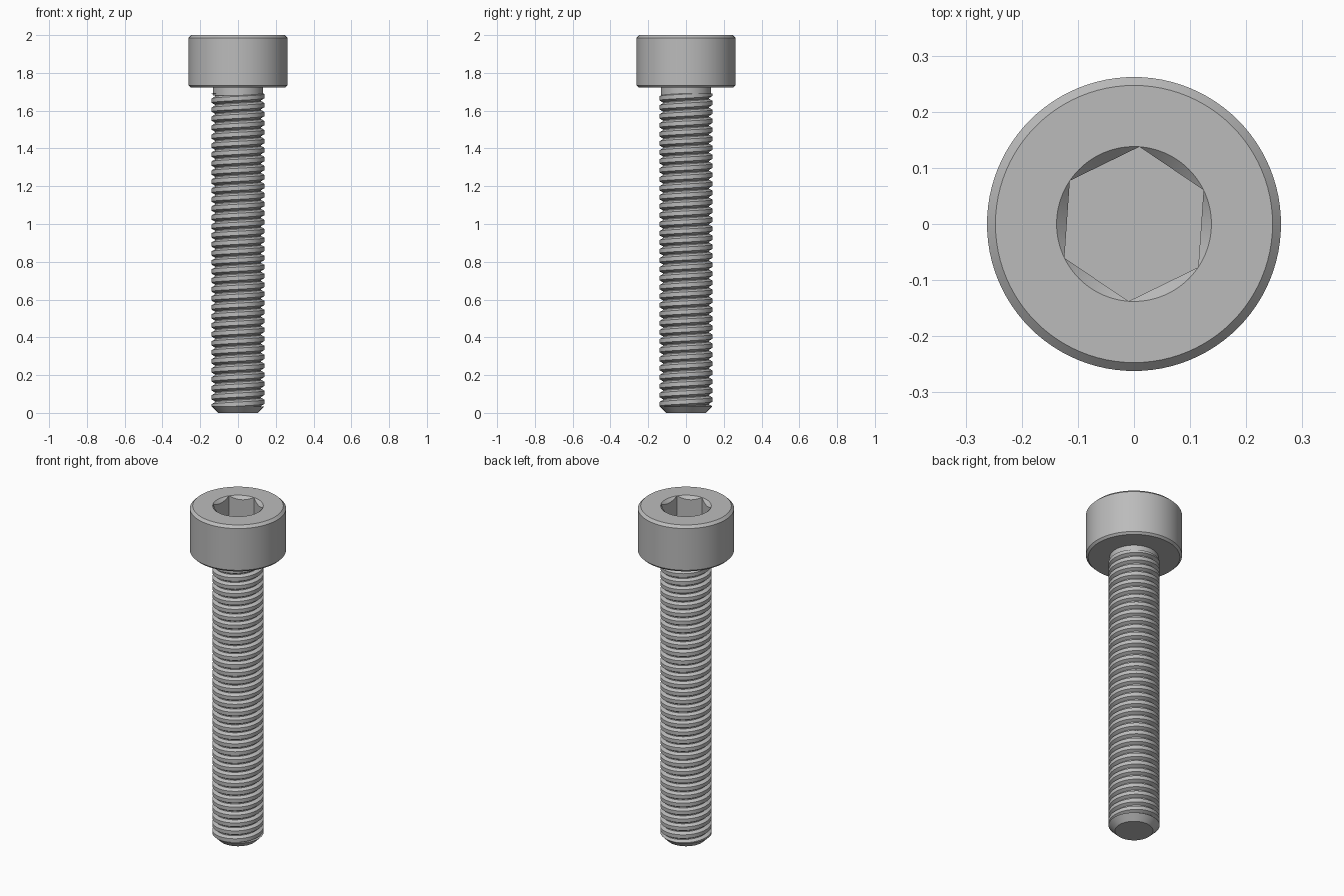
import bpy, bmesh
from math import pi, cos, sin, tau, radians

cube = bpy.data.objects.get("Cube")
if cube:
    bpy.data.objects.remove(cube)

steel = bpy.data.materials.new("grey steel")
steel.use_nodes = True
colour = (0.5, 0.5, 0.5, 1)
steel.diffuse_color = colour
steel.node_tree.nodes["Principled BSDF"].inputs["Base Color"].default_value = colour


def finish(name, bm):
    """Turn a bmesh into a linked, coloured object."""
    bmesh.ops.recalc_face_normals(bm, faces=bm.faces[:])
    mesh = bpy.data.meshes.new(name)
    bm.to_mesh(mesh)
    bm.free()
    mesh.materials.append(steel)
    obj = bpy.data.objects.new(name, mesh)
    bpy.context.collection.objects.link(obj)
    return obj


def lathe(name, profile, sides=96, turn=0.0):
    """Revolve (radius, z) points about z and cap both ends."""
    bm = bmesh.new()
    rings = [[bm.verts.new((r * cos(turn + tau * i / sides),
                            r * sin(turn + tau * i / sides), z))
              for i in range(sides)] for r, z in profile]
    for low, high in zip(rings, rings[1:]):
        for i in range(sides):
            j = (i + 1) % sides
            bm.faces.new((low[i], low[j], high[j], high[i]))
    bm.faces.new(rings[0][::-1])
    bm.faces.new(rings[-1])
    return finish(name, bm)


def smooth(obj):
    bpy.ops.object.select_all(action='DESELECT')
    obj.select_set(True)
    bpy.context.view_layer.objects.active = obj
    bpy.ops.object.shade_smooth_by_angle(angle=radians(30))


def cut(obj, cutter):
    """Subtract the cutter, then discard it."""
    cutter.hide_render = True
    mod = obj.modifiers.new("cut", 'BOOLEAN')
    mod.operation = 'DIFFERENCE'
    mod.solver = 'EXACT'
    mod.object = cutter
    bpy.context.view_layer.objects.active = obj
    bpy.ops.object.modifier_apply(modifier=mod.name)
    bpy.data.objects.remove(cutter)


# Cylindrical head with chamfered rims
HEAD_BOTTOM = 1.722
head = lathe("head", [(0.25, HEAD_BOTTOM), (0.262, HEAD_BOTTOM + 0.012),
                      (0.262, 1.985), (0.247, 2.0)])

# Hexagonal socket with a conical lead-in
SOCKET = 0.138
cut(head, lathe("socket_cutter", [(SOCKET, 1.865), (SOCKET, 2.1)],
                sides=6, turn=radians(26)))
cut(head, lathe("lead_in_cutter", [(SOCKET - 0.06, 1.94), (SOCKET, 2.0),
                                   (SOCKET + 0.02, 2.02)]))
smooth(head)

# Plain neck under the head
THREAD_LOW, THREAD_HIGH = 0.035, 1.69
smooth(lathe("neck", [(0.133, THREAD_HIGH - 0.01), (0.133, HEAD_BOTTOM + 0.005)]))

# Chamfered tip
smooth(lathe("tip", [(0.104, 0.0), (0.139, THREAD_LOW)]))

# Right-handed thread: a trapezoid profile swept along a helix
PITCH, CREST, ROOT, SIDES = 0.0476, 0.14, 0.122, 72
STEPS = [(0.0, CREST), (0.46, CREST), (0.68, ROOT), (0.78, ROOT), (1.0, CREST)]


def thread_radius(phase):
    phase %= 1.0
    for (a, ra), (b, rb) in zip(STEPS, STEPS[1:]):
        if phase <= b:
            return ra + (rb - ra) * (phase - a) / (b - a)
    return CREST


bm = bmesh.new()
rows = []
for k in range(-1, int(THREAD_HIGH / PITCH) + 2):
    for step, radius in STEPS[:-1]:
        row = []
        for i in range(SIDES + 1):
            lead = i / SIDES
            raw = (k + step + lead) * PITCH
            z = min(max(raw, THREAD_LOW), THREAD_HIGH)
            r = radius if z == raw else thread_radius(z / PITCH - lead)
            row.append(bm.verts.new((r * cos(tau * lead), r * sin(tau * lead), z)))
        rows.append(row)
for low, high in zip(rows, rows[1:]):
    for i in range(SIDES):
        bm.faces.new((low[i], low[i + 1], high[i + 1], high[i]))
bmesh.ops.remove_doubles(bm, verts=bm.verts[:], dist=0.00002)
bmesh.ops.dissolve_degenerate(bm, edges=bm.edges[:], dist=0.00002)
# Close the two ends of the thread
bmesh.ops.holes_fill(bm, edges=[e for e in bm.edges if e.is_boundary], sides=0)
smooth(finish("threaded_shank", bm))
